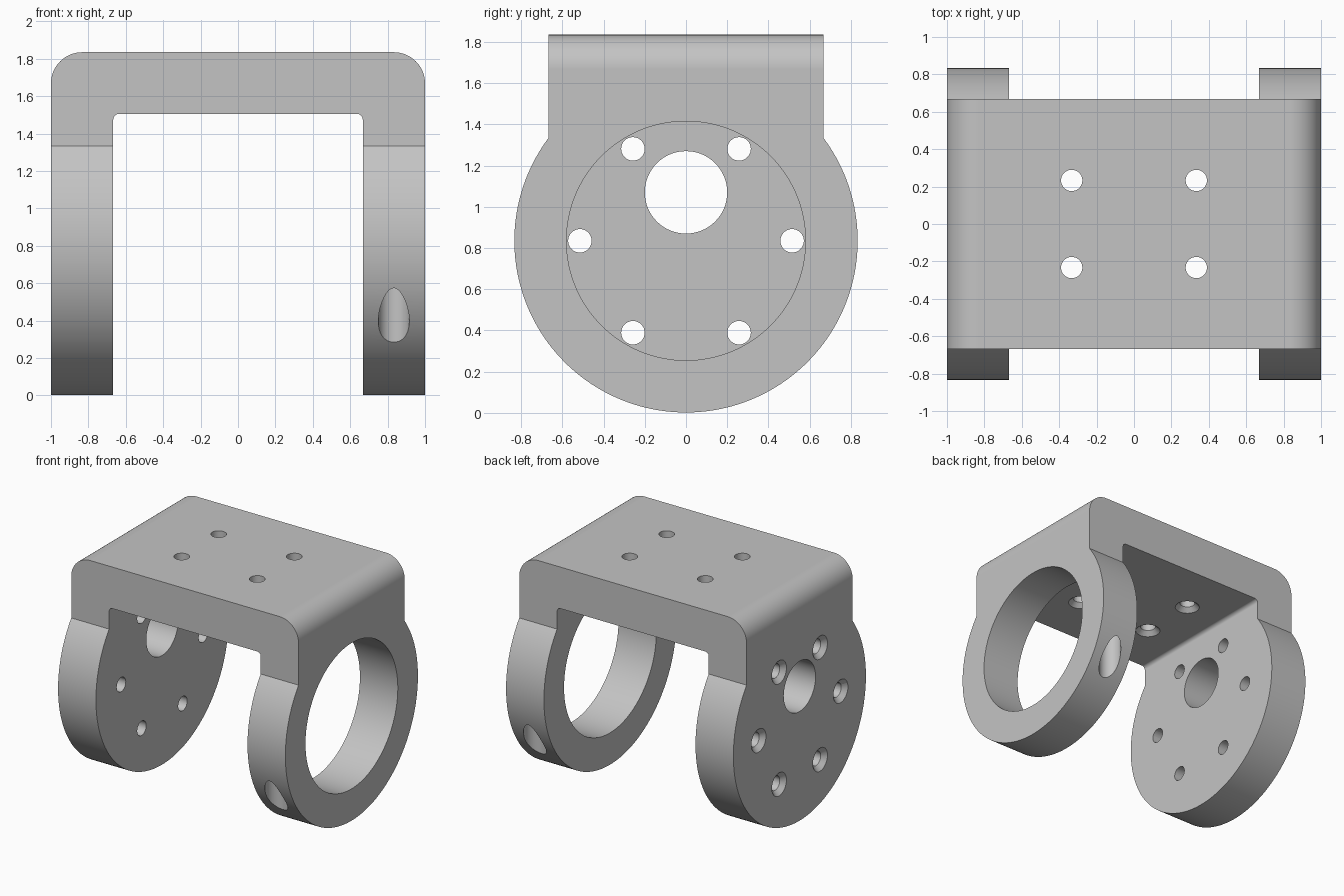
import bpy, bmesh
from math import sin, cos, asin, pi, radians
from mathutils import Vector, Matrix

if "Cube" in bpy.data.objects:
    bpy.data.objects.remove(bpy.data.objects["Cube"])

R, CZ = 0.833, 0.835        # lobe radius and height of its centre
HALF, TOP = 0.667, 1.835    # half depth of the bridge, overall height
INNER_TOP = 1.505
DIRS = {"X": Vector((1, 0, 0)), "Y": Vector((0, 1, 0)), "Z": Vector((0, 0, 1))}

metal = bpy.data.materials.new("plain grey")
metal.use_nodes = True
grey = (0.55, 0.55, 0.55, 1)
metal.diffuse_color = grey
metal.node_tree.nodes["Principled BSDF"].inputs["Base Color"].default_value = grey


def finish(bm, name):
    bmesh.ops.recalc_face_normals(bm, faces=bm.faces)
    mesh = bpy.data.meshes.new(name)
    bm.to_mesh(mesh)
    bm.free()
    mesh.materials.append(metal)
    obj = bpy.data.objects.new(name, mesh)
    bpy.context.collection.objects.link(obj)
    return obj


def arc(cx, cz, r, start, end, steps):
    return [(cx + r * cos(start + (end - start) * i / steps),
             cz + r * sin(start + (end - start) * i / steps)) for i in range(steps + 1)]


def prism(name, points, axis, half):
    """Extrude a closed upright profile both ways along X or Y."""
    bm = bmesh.new()
    place = (lambda p: (-half, p[0], p[1])) if axis == "X" else (lambda p: (p[0], -half, p[1]))
    face = bm.faces.new([bm.verts.new(place(p)) for p in points])
    new = bmesh.ops.extrude_face_region(bm, geom=[face])["geom"]
    verts = [v for v in new if isinstance(v, bmesh.types.BMVert)]
    bmesh.ops.translate(bm, verts=verts, vec=DIRS[axis] * 2 * half)
    return finish(bm, name)


def cut(target, start, axis, length, r1, r2=None, op="DIFFERENCE", segments=48):
    """Drill a round or tapered hole from start along an axis."""
    direction = DIRS[axis] * (1 if length > 0 else -1)
    middle = Vector(start) + DIRS[axis] * length / 2
    turn = Vector((0, 0, 1)).rotation_difference(direction).to_matrix().to_4x4()
    bm = bmesh.new()
    bmesh.ops.create_cone(bm, cap_ends=True, segments=segments, radius1=r1,
                          radius2=r1 if r2 is None else r2, depth=abs(length),
                          matrix=Matrix.Translation(middle) @ turn)
    combine(target, finish(bm, "cutter"), op)


def combine(target, tool, op):
    tool.hide_render = True
    mod = target.modifiers.new("cut", "BOOLEAN")
    mod.operation, mod.solver, mod.object = op, "EXACT", tool
    bpy.context.view_layer.objects.active = target
    bpy.ops.object.modifier_apply(modifier=mod.name)
    bpy.data.objects.remove(tool)


# Front profile: a rounded bridge with two legs
fo, fi = 0.167, 0.03
outline = [(1, -0.1)]
outline += arc(1 - fo, TOP - fo, fo, 0, pi / 2, 16)
outline += arc(fo - 1, TOP - fo, fo, pi / 2, pi, 16)
outline += [(-1, -0.1), (-HALF, -0.1)]
outline += arc(fi - HALF, INNER_TOP - fi, fi, pi, pi / 2, 6)
outline += arc(HALF - fi, INNER_TOP - fi, fi, pi / 2, 0, 6)
outline += [(HALF, -0.1)]
bracket = prism("bracket", outline, "Y", 1)

# Side profile: round lobe below a straight neck
a = asin((R * R - HALF * HALF) ** 0.5 / R)
side = arc(0, CZ, R, pi - a, 2 * pi + a, 128) + [(HALF, 2.1), (-HALF, 2.1)]
combine(bracket, prism("side_shape", side, "X", 1.2), "INTERSECT")

# Large bore through the left leg
cut(bracket, (0.5, 0, CZ), "X", 0.7, 0.58, segments=128)

# Blind upright holes in the left leg rim
for s in (-1, 1):
    cut(bracket, (0.833, s * 0.708, -0.1), "Z", 0.9, 0.083)

# Shaft hole and ring of countersunk holes in the right leg
cut(bracket, (-1.1, 0, 1.07), "X", 0.6, 0.2, segments=64)
for i in range(6):
    y, z = 0.515 * cos(radians(60 * i)), CZ + 0.515 * sin(radians(60 * i))
    cut(bracket, (-1.1, y, z), "X", 0.6, 0.057, segments=32)
    cut(bracket, (-1.01, y, z), "X", 0.05, 0.102, 0.052, segments=32)

# Four holes in the bridge, countersunk underneath
for x in (-0.333, 0.333):
    for y in (-0.233, 0.233):
        cut(bracket, (x, y, 1.4), "Z", 0.6, 0.057, segments=32)
        cut(bracket, (x, y, INNER_TOP - 0.01), "Z", 0.05, 0.102, 0.052, segments=32)

# Smooth curved walls, crisp edges
bpy.ops.object.select_all(action="DESELECT")
bracket.select_set(True)
bpy.context.view_layer.objects.active = bracket
bpy.ops.object.shade_smooth_by_angle(angle=radians(30))
weighted = bracket.modifiers.new("even_shading", "WEIGHTED_NORMAL")
weighted.keep_sharp = True
